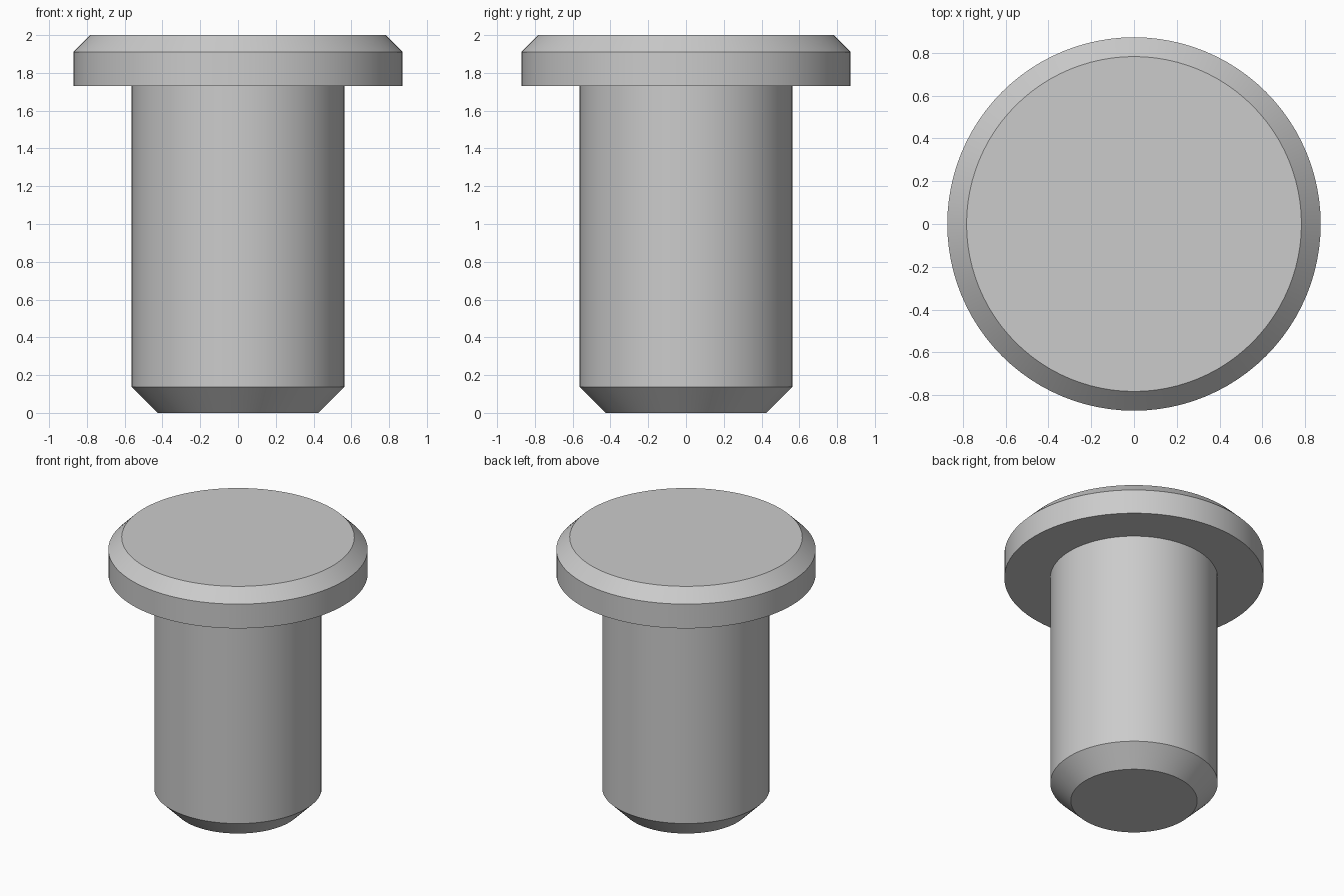
import bpy
import bmesh
from math import cos, sin, tau, radians

cube = bpy.data.objects.get("Cube")
if cube:
    bpy.data.objects.remove(cube, do_unlink=True)

SIDES = 96

# Plain grey metal
metal = bpy.data.materials.new("grey_metal")
metal.use_nodes = True
grey = (0.6, 0.6, 0.6, 1.0)
metal.diffuse_color = grey
for node in metal.node_tree.nodes:
    if node.type == 'BSDF_PRINCIPLED':
        node.inputs["Base Color"].default_value = grey


def turned_part(name, profile, material):
    """Closed solid of revolution from (radius, height) points, bottom to top."""
    bm = bmesh.new()
    rings = [[bm.verts.new((r * cos(tau * i / SIDES), r * sin(tau * i / SIDES), z))
              for i in range(SIDES)] for r, z in profile]
    for low, high in zip(rings, rings[1:]):
        for i in range(SIDES):
            j = (i + 1) % SIDES
            bm.faces.new((low[i], low[j], high[j], high[i]))
    bm.faces.new(rings[0][::-1])
    bm.faces.new(rings[-1])
    mesh = bpy.data.meshes.new(name)
    bm.to_mesh(mesh)
    bm.free()
    mesh.materials.append(material)
    obj = bpy.data.objects.new(name, mesh)
    bpy.context.collection.objects.link(obj)
    bpy.ops.object.select_all(action='DESELECT')
    obj.select_set(True)
    bpy.context.view_layer.objects.active = obj
    bpy.ops.object.shade_smooth_by_angle(angle=radians(30))
    return obj


# Chamfered shank and flanged head, turned as one solid
turned_part("flanged_pin", [
    (0.425, 0.0),    # tip
    (0.563, 0.138),  # tip chamfer
    (0.563, 1.73),   # shank
    (0.872, 1.73),   # underside of the head
    (0.872, 1.91),   # rim
    (0.782, 2.0),    # head chamfer
], metal)
